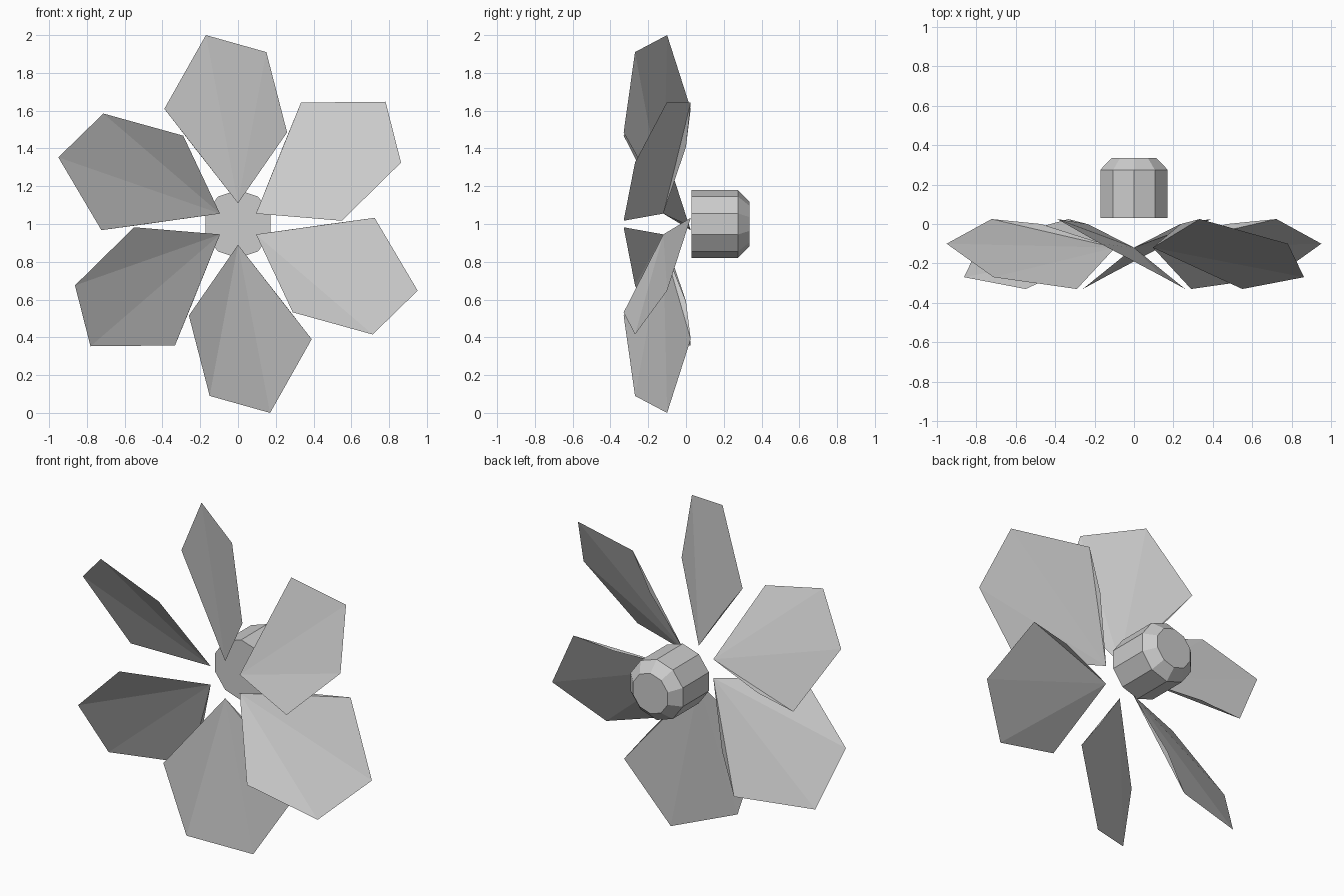
import bpy
import bmesh
from math import radians, sin, cos
from mathutils import Matrix, Vector

if "Cube" in bpy.data.objects:
    bpy.data.objects.remove(bpy.data.objects["Cube"], do_unlink=True)

# One plain grey for everything
grey = bpy.data.materials.new("light_grey")
grey.use_nodes = True
colour = (0.6, 0.6, 0.6, 1)
grey.diffuse_color = colour
grey.node_tree.nodes["Principled BSDF"].inputs["Base Color"].default_value = colour

CENTRE = Vector((0, 0, 1))


def make_object(name, bm):
    mesh = bpy.data.meshes.new(name)
    bm.to_mesh(mesh)
    bm.free()
    mesh.materials.append(grey)
    obj = bpy.data.objects.new(name, mesh)
    bpy.context.collection.objects.link(obj)
    return obj


# Twisted blade: a thin sheet fanned out from its root point
ROOT = (0, -0.12, 0.11)
RIM = [(0.26, -0.33, 0.485), (0.15, -0.27, 0.91), (-0.17, -0.10, 1.0),
       (-0.39, 0.025, 0.61), (-0.235, 0.0, 0.41)]


def make_blade(name, angle):
    bm = bmesh.new()
    root = bm.verts.new(ROOT)
    rim = [bm.verts.new(p) for p in RIM]
    for a, b in zip(rim, rim[1:]):
        bm.faces.new((root, a, b))
    # wind the sheet so that its faces point to the front
    bm.normal_update()
    if sum(f.normal.y * f.calc_area() for f in bm.faces) > 0:
        bmesh.ops.reverse_faces(bm, faces=bm.faces[:])
    bm.transform(Matrix.Translation(CENTRE) @ Matrix.Rotation(angle, 4, "Y"))
    return make_object(name, bm)


for i in range(6):
    make_blade(f"blade_{i + 1}", radians(60 * i))

# Ten-sided hub with a chamfered back end
SIDES = 10
bm = bmesh.new()
rings = []
for y, radius in [(0.03, 0.18), (0.275, 0.18), (0.335, 0.12)]:
    turns = [radians(360 / SIDES * k) for k in range(SIDES)]
    rings.append([bm.verts.new(CENTRE + Vector((radius * sin(t), y, radius * cos(t))))
                  for t in turns])
for low, high in zip(rings, rings[1:]):
    for k in range(SIDES):
        n = (k + 1) % SIDES
        bm.faces.new((low[k], low[n], high[n], high[k]))
bm.faces.new(rings[0])
bm.faces.new(rings[-1])
bmesh.ops.recalc_face_normals(bm, faces=bm.faces[:])
make_object("hub", bm)
